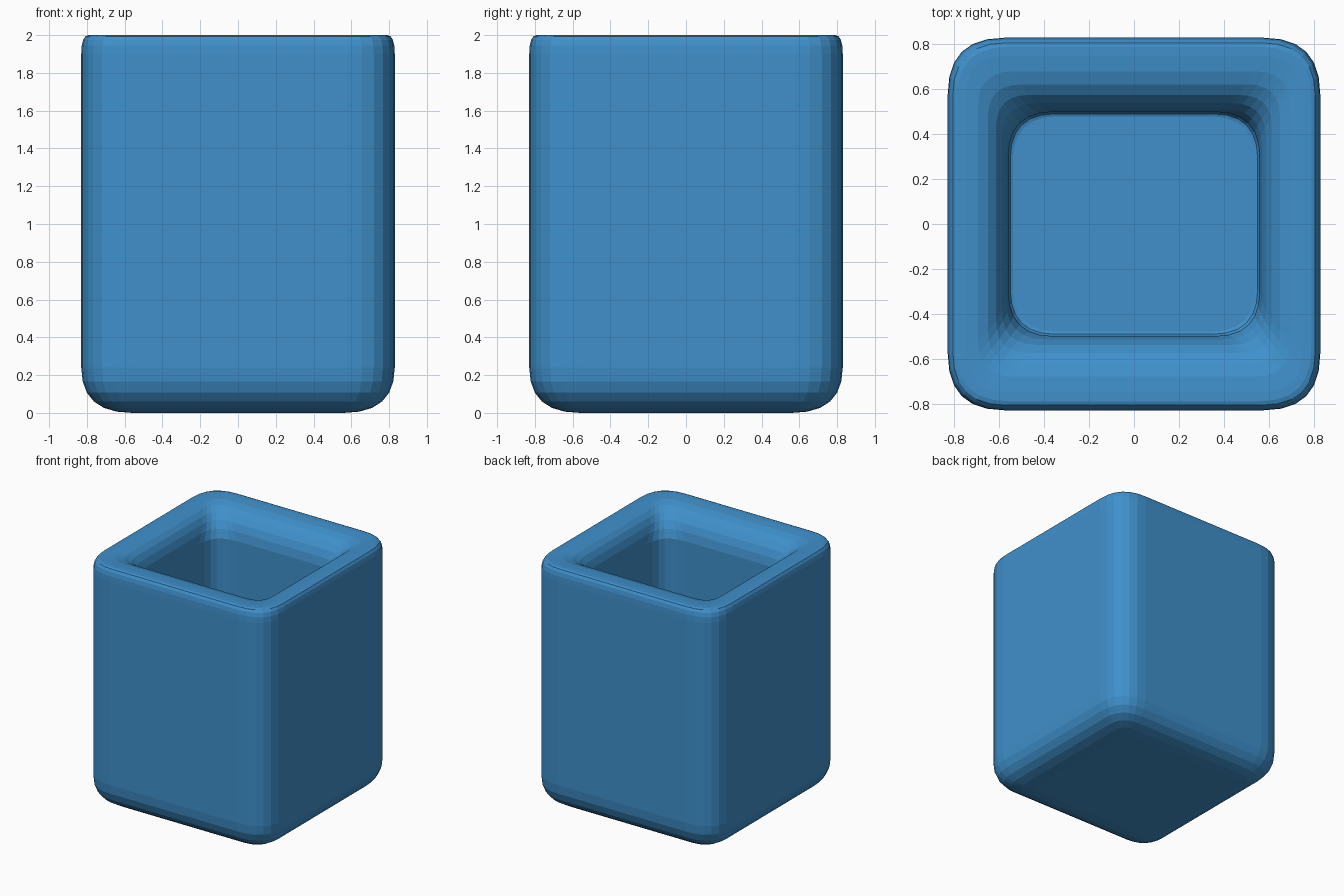
import bpy, bmesh

if "Cube" in bpy.data.objects:
    bpy.data.objects.remove(bpy.data.objects["Cube"])

SEG = 6  # segments per rounded corner


def bezier(p, c, q, n):
    """Points along a quadratic curve, used for every soft corner."""
    return [tuple((1 - t) ** 2 * a + 2 * t * (1 - t) * b + t * t * d
                  for a, b, d in zip(p, c, q))
            for t in (i / n for i in range(n + 1))]


def rounded_ring(bm, hx, hy, r, z):
    """Rounded rectangle of vertices at height z."""
    corner = bezier((hx, hy - r), (hx, hy), (hx - r, hy), SEG)
    back = corner[::-1]
    pts = (corner + [(-x, y) for x, y in back]
           + [(-x, -y) for x, y in corner] + [(x, -y) for x, y in back])
    return [bm.verts.new((x, y, z)) for x, y in pts]


# Section rings from the underside, up the outside, over the lip to the inner floor
# each ring: half width x, half width y, corner radius, height
sections = []
for h, z in bezier((0.56, 0.0), (0.83, 0.0), (0.83, 0.24), 6):
    sections.append((h, h, 0.25 - 0.75 * (0.83 - h), z))
for h, z in bezier((0.83, 1.90), (0.83, 2.0), (0.79, 2.0), 4):
    sections.append((h, h, 0.25 - 0.5 * (0.83 - h), z))
for h, z, shift, r in bezier((0.75, 2.0, 0.0, 0.18), (0.575, 2.0, 0.05, 0.10),
                             (0.56, 1.78, 0.06, 0.20), 6):
    sections.append((h, h - shift, r, z))
for h, z in bezier((0.56, 0.30), (0.56, 0.26), (0.54, 0.26), 3):
    sections.append((h, h - 0.06, 0.20, z))

# Pot body lofted through the rings
bm = bmesh.new()
rings = [rounded_ring(bm, *s) for s in sections]
for a, b in zip(rings, rings[1:]):
    n = len(a)
    for i in range(n):
        j = (i + 1) % n
        bm.faces.new((a[i], a[j], b[j], b[i]))

# Underside and inner floor
bm.faces.new(rings[0][::-1])
bm.faces.new(rings[-1])
bmesh.ops.recalc_face_normals(bm, faces=bm.faces)

mesh = bpy.data.meshes.new("square_pot")
bm.to_mesh(mesh)
bm.free()
pot = bpy.data.objects.new("square_pot", mesh)
bpy.context.collection.objects.link(pot)

# Blue finish
blue = bpy.data.materials.new("blue")
blue.diffuse_color = (0.05, 0.28, 0.60, 1)
blue.use_nodes = True
blue.node_tree.nodes["Principled BSDF"].inputs["Base Color"].default_value = blue.diffuse_color
mesh.materials.append(blue)
